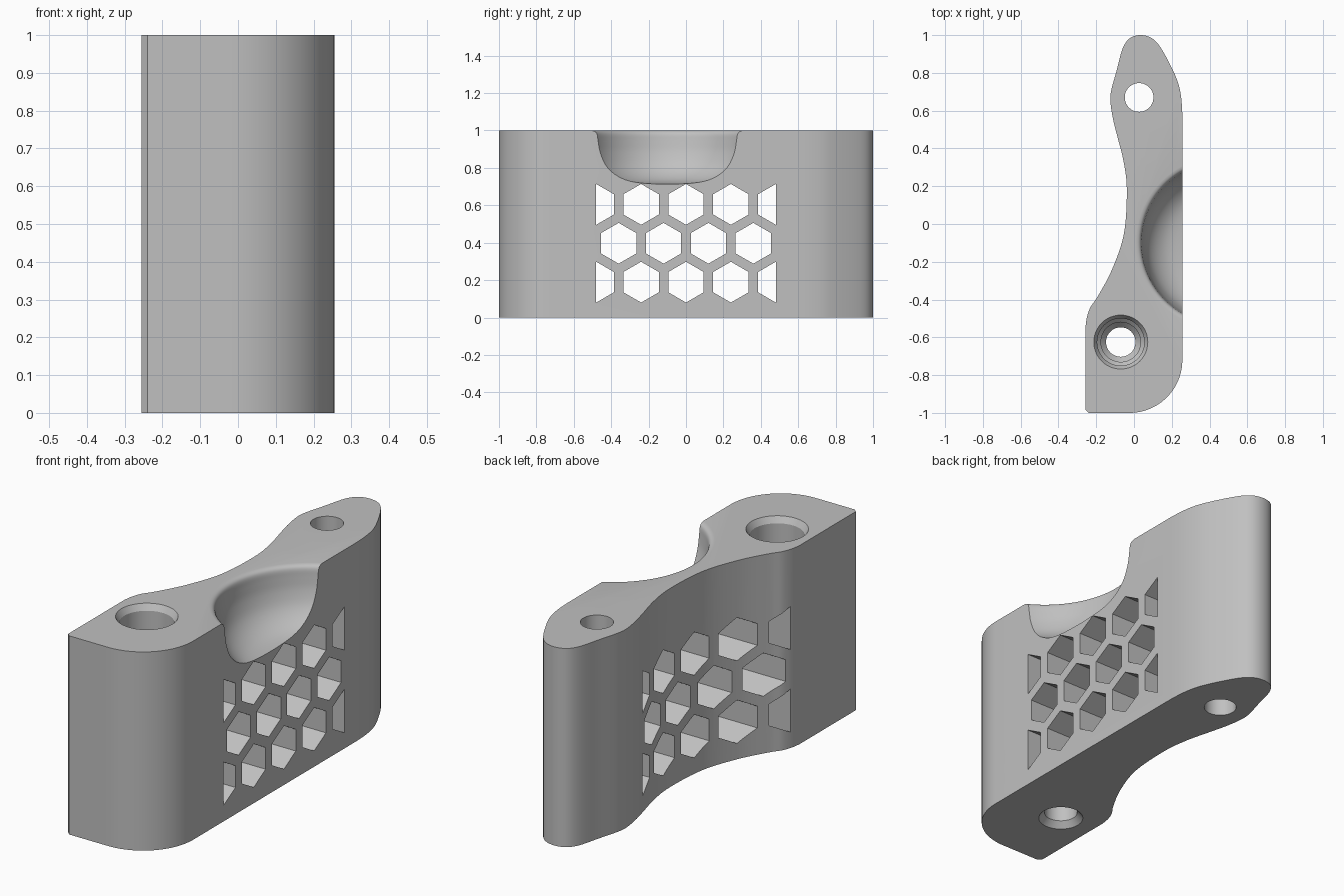
import bpy, bmesh, math

cube = bpy.data.objects.get("Cube")
if cube:
    bpy.data.objects.remove(cube, do_unlink=True)

grey = bpy.data.materials.new("plain_grey")
grey.use_nodes = True
colour = (0.53, 0.53, 0.53, 1)
grey.diffuse_color = colour
grey.node_tree.nodes["Principled BSDF"].inputs["Base Color"].default_value = colour


def spline(pts, steps):
    """Catmull-Rom curve through pts; the first and last only guide tangents."""
    out = []
    for a, b, c, d in zip(pts, pts[1:], pts[2:], pts[3:]):
        for i in range(steps):
            t = i / steps
            out.append(tuple(
                0.5 * (2 * q + (r - p) * t + (2 * p - 5 * q + 4 * r - s) * t * t
                       + (3 * q - p - 3 * r + s) * t ** 3)
                for p, q, r, s in zip(a, b, c, d)))
    return out + [pts[-2]]


def finish(bm, name):
    bmesh.ops.recalc_face_normals(bm, faces=bm.faces)
    mesh = bpy.data.meshes.new(name)
    bm.to_mesh(mesh)
    bm.free()
    mesh.materials.append(grey)
    ob = bpy.data.objects.new(name, mesh)
    bpy.context.collection.objects.link(ob)
    return ob


def prism(bm, pts, direction):
    face = bm.faces.new([bm.verts.new(p) for p in pts])
    ext = bmesh.ops.extrude_face_region(bm, geom=[face])["geom"]
    bmesh.ops.translate(bm, vec=direction,
                        verts=[v for v in ext if isinstance(v, bmesh.types.BMVert)])


def lathe(name, profile, centre, count):
    bm = bmesh.new()
    angles = [math.tau * i / count for i in range(count)]
    rings = [[bm.verts.new((centre[0] + r * math.cos(a), centre[1] + r * math.sin(a), z))
              for a in angles] for r, z in profile]
    for low, high in zip(rings, rings[1:]):
        for i in range(count):
            j = (i + 1) % count
            bm.faces.new((low[i], low[j], high[j], high[i]))
    bm.faces.new(rings[0])
    bm.faces.new(rings[-1])
    return finish(bm, name)


# Body outline: rounded front corner, straight outer side, rounded tip, waist
outline = [(-0.256, -0.985), (-0.24, -1)]
for i in range(25):
    a = math.radians(-90 + 90 * i / 24)
    outline.append((-0.024 + 0.28 * math.cos(a), -0.72 + 0.28 * math.sin(a)))
outline += spline([
    (.256, .4), (.256, .58), (.245, .70), (.217, .79), (.15, .92), (.10, .98),
    (.04, 1), (-.02, .985), (-.06, .93), (-.09, .82), (-.12, .71), (-.125, .65),
    (-.112, .56), (-.09, .47), (-.055, .33), (-.038, .18), (-.053, -.05),
    (-.116, -.24), (-.19, -.38), (-.235, -.45), (-.256, -.54), (-.256, -.7)], 6)
bm = bmesh.new()
prism(bm, [(x, y, 0) for x, y in outline], (0, 0, 1))
body = finish(bm, "bracket_body")

# Honeycomb openings, with half cells at the ends of the outer rows
bm = bmesh.new()
pitch, radius = 0.24, 0.109
for row in (-1, 0, 1):
    offsets = (-1.5, -0.5, 0.5, 1.5) if row == 0 else (-2, -1, 0, 1, 2)
    for k in offsets:
        cell = []
        for i in range(6):
            a = math.radians(90 + 60 * i)
            y = k * pitch + radius * math.cos(a)
            z = 0.397 + row * pitch * math.sin(math.pi / 3) + radius * math.sin(a)
            if abs(y) < 2 * pitch + 0.001:
                cell.append((-0.5, y, z))
        prism(bm, cell, (1, 0, 0))
honeycomb = finish(bm, "honeycomb_cutter")

# Rounded bowl in the outer side, with a softened lip
bowl_curve = spline([
    (.48, 1), (.46, 1), (.442, .994), (.432, .978), (.427, .94), (.417, .88),
    (.39, .81), (.34, .755), (.27, .722), (.15, .708), (.01, .705), (-.1, .705)], 4)
bowl = lathe("bowl_cutter", [(.46, 1.1)] + bowl_curve, (0.47, -0.1), 128)

# Plain rear hole and stepped front bore
rear_hole = lathe("rear_hole_cutter", [(.076, 1.1), (.076, -.1)], (0.027, 0.67), 48)
front_bore = lathe("front_bore_cutter", [
    (.173, 1.05), (.125, .97), (.125, .7), (.105, .68), (.105, .4),
    (.078, .37), (.078, .03), (.132, -.03)], (-0.07, -0.625), 48)

# Cut everything from the body and bake the result
cutters = [rear_hole, front_bore, bowl, honeycomb]
for cutter in cutters:
    cutter.hide_render = True
    mod = body.modifiers.new(cutter.name, "BOOLEAN")
    mod.operation = "DIFFERENCE"
    mod.solver = "EXACT"
    mod.object = cutter
bpy.context.view_layer.update()
graph = bpy.context.evaluated_depsgraph_get()
baked = bpy.data.meshes.new_from_object(body.evaluated_get(graph))
body.modifiers.clear()
body.data = baked
for cutter in cutters:
    bpy.data.objects.remove(cutter, do_unlink=True)

bpy.ops.object.select_all(action="DESELECT")
body.select_set(True)
bpy.context.view_layer.objects.active = body
bpy.ops.object.shade_smooth_by_angle(angle=math.radians(30))
